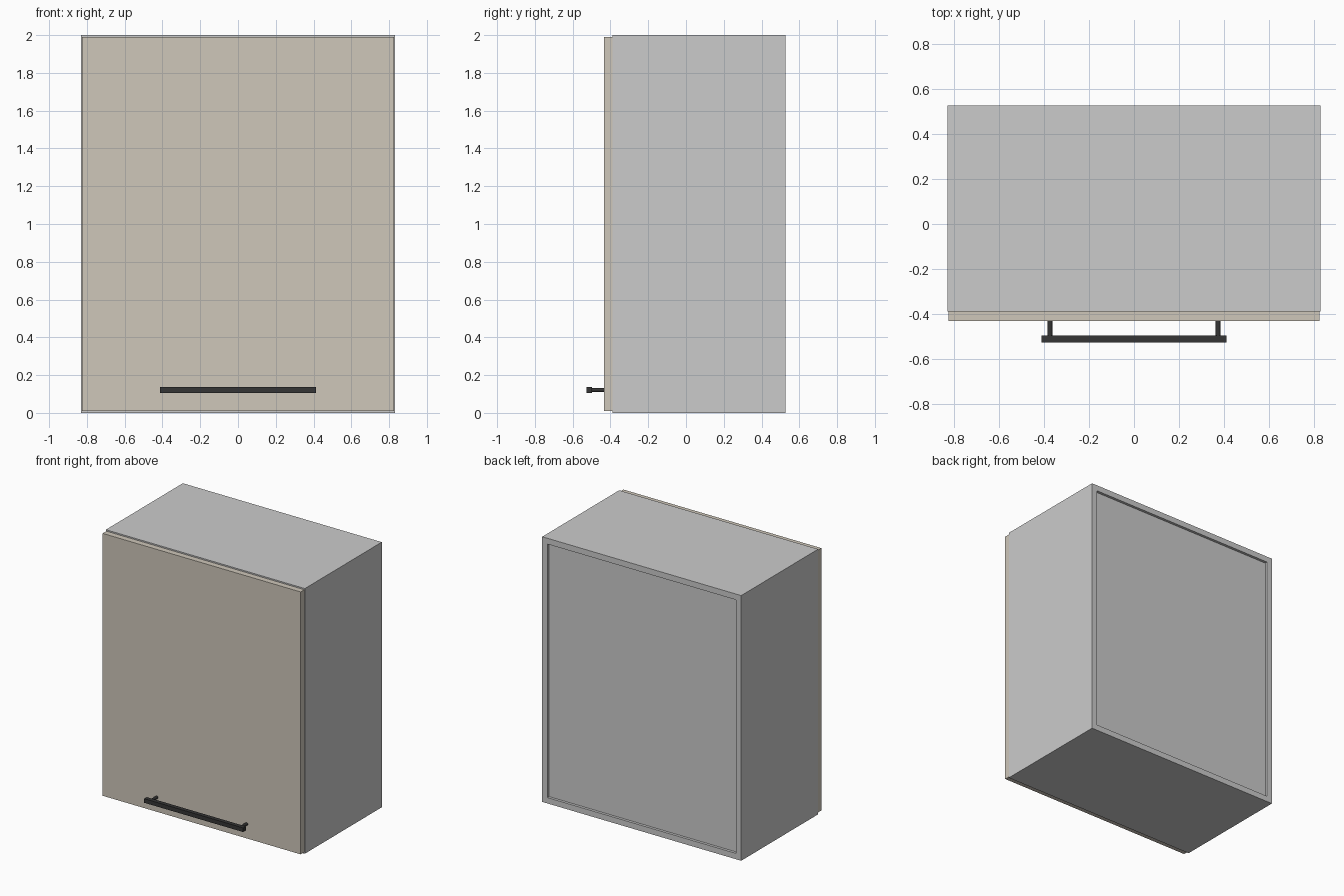
import bpy, bmesh

if "Cube" in bpy.data.objects:
    bpy.data.objects.remove(bpy.data.objects["Cube"])


def material(name, rgb):
    m = bpy.data.materials.new(name)
    m.diffuse_color = (*rgb, 1)
    m.use_nodes = True
    m.node_tree.nodes["Principled BSDF"].inputs["Base Color"].default_value = m.diffuse_color
    return m


def finish(name, bm, mat=None):
    bmesh.ops.recalc_face_normals(bm, faces=bm.faces)
    me = bpy.data.meshes.new(name)
    bm.to_mesh(me)
    bm.free()
    ob = bpy.data.objects.new(name, me)
    bpy.context.collection.objects.link(ob)
    if mat:
        me.materials.append(mat)
    return ob


def box_bm(lo, hi):
    bm = bmesh.new()
    bmesh.ops.create_cube(bm, size=1)
    for v in bm.verts:
        v.co = [(a + b) / 2 + c * (b - a) for a, b, c in zip(lo, hi, v.co)]
    return bm


def box(name, lo, hi, mat=None):
    return finish(name, box_bm(lo, hi), mat)


def sink(bm, sign, border, depth):
    """Inset the front (-1) or back (+1) face and push it inwards."""
    face = max(bm.faces, key=lambda f: f.calc_center_median().y * sign)
    bmesh.ops.inset_region(bm, faces=[face], thickness=border, use_even_offset=True)
    inner = bmesh.ops.extrude_face_region(bm, geom=[face])["geom"]
    verts = [g for g in inner if isinstance(g, bmesh.types.BMVert)]
    bmesh.ops.translate(bm, verts=verts, vec=(0, -sign * depth, 0))
    if face.is_valid:
        bmesh.ops.delete(bm, geom=[face], context='FACES_ONLY')


W, BACK, FRONT, BOARD = 0.83, 0.528, -0.389, 0.044
beige = material("beige", (0.62, 0.57, 0.49))
black = material("black", (0.035, 0.035, 0.035))

# Carcass: open at the front, shallow recessed back panel
bm = box_bm((-W, FRONT, 0), (W, BACK, 2))
bm.normal_update()
sink(bm, 1, BOARD, 0.02)
sink(bm, -1, BOARD, 0.88)
finish("carcass", bm)

# Inner shelf
box("shelf", (-W + BOARD, FRONT + 0.05, 0.98), (W - BOARD, 0.49, 0.98 + BOARD))

# Overlay door
box("door", (-0.826, -0.433, 0.011), (0.826, FRONT, 1.99), beige)

# Bar handle with two stand-offs
box("handle_bar", (-0.413, -0.528, 0.105), (0.413, -0.497, 0.136), black)
for side, s in (("left", -1), ("right", 1)):
    x = s * 0.375
    bpy.ops.mesh.primitive_cylinder_add(vertices=16, radius=0.011, depth=0.066,
                                        location=(x, -0.465, 0.1205),
                                        rotation=(1.5708, 0, 0))
    post = bpy.context.object
    post.name = f"handle_post_{side}"
    post.data.materials.append(black)
    bpy.ops.object.shade_smooth_by_angle()
